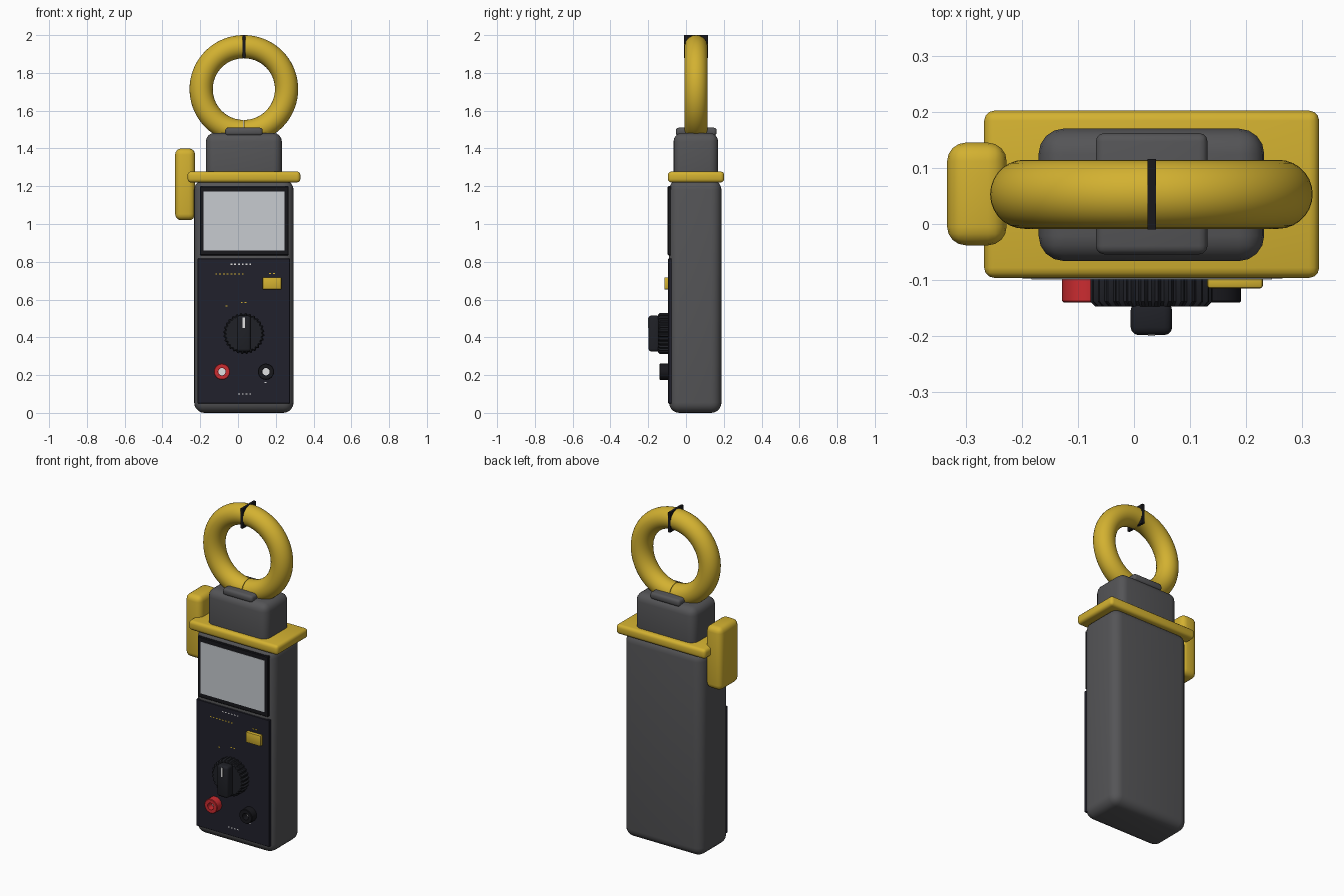
import bpy, bmesh
from math import pi, sin, cos, radians
from mathutils import Matrix, Vector

cube = bpy.data.objects.get("Cube")
if cube:
    bpy.data.objects.remove(cube)

CX = 0.031  # centre line of the meter


def material(name, r, g, b):
    m = bpy.data.materials.new(name)
    m.use_nodes = True
    m.diffuse_color = (r, g, b, 1)
    bsdf = m.node_tree.nodes["Principled BSDF"]
    bsdf.inputs["Base Color"].default_value = (r, g, b, 1)
    bsdf.inputs["Roughness"].default_value = 0.5
    return m


GREY = material("casing grey", 0.09, 0.09, 0.095)
YELLOW = material("safety yellow", 0.65, 0.44, 0.03)
PANEL = material("panel navy", 0.015, 0.015, 0.025)
BLACK = material("black", 0.009, 0.009, 0.012)
KNOB = material("knob charcoal", 0.014, 0.015, 0.02)
SCREEN = material("display grey", 0.57, 0.6, 0.63)
RED = material("jack red", 0.6, 0.025, 0.03)
WHITE = material("white", 0.75, 0.75, 0.75)


def finish(name, bm, mat, smooth=True):
    bmesh.ops.recalc_face_normals(bm, faces=bm.faces)
    me = bpy.data.meshes.new(name)
    bm.to_mesh(me)
    bm.free()
    me.materials.append(mat)
    ob = bpy.data.objects.new(name, me)
    bpy.context.collection.objects.link(ob)
    if smooth:
        bpy.ops.object.select_all(action="DESELECT")
        ob.select_set(True)
        bpy.context.view_layer.objects.active = ob
        bpy.ops.object.shade_smooth_by_angle(angle=radians(35))
    return ob


def box(name, mat, x, y, z, bevel=0.0, segments=3):
    """Box from (min, max) ranges with rounded edges."""
    bm = bmesh.new()
    bmesh.ops.create_cube(bm, size=1)
    for v in bm.verts:
        v.co = Vector([(a + b) / 2 + c * (b - a) for c, (a, b) in zip(v.co, (x, y, z))])
    if bevel:
        bmesh.ops.bevel(bm, geom=bm.edges[:], offset=bevel, segments=segments,
                        profile=0.5, affect="EDGES")
    return finish(name, bm, mat, bevel > 0)


def lathe(name, mat, profile, x, z, steps=32, rib=0.0):
    """Revolve (radius, y) points about the y axis; rib alternates the radius."""
    bm = bmesh.new()
    rings = []
    for r, y in profile:
        ring = []
        for i in range(steps):
            a = 2 * pi * i / steps
            rr = r - (rib if i % 4 < 2 else 0)
            ring.append(bm.verts.new((x + rr * cos(a), y, z + rr * sin(a))))
        rings.append(ring)
    for low, high in zip(rings, rings[1:]):
        for i in range(steps):
            j = (i + 1) % steps
            bm.faces.new((low[i], low[j], high[j], high[i]))
    bm.faces.new(rings[0])
    bm.faces.new(rings[-1])
    return finish(name, bm, mat)


# Casing, hand guard and head
box("body", GREY, (-0.232, 0.294), (-0.09, 0.188), (0, 1.235), 0.055, 5)
box("hand_guard", YELLOW, (-0.267, 0.33), (-0.096, 0.202), (1.22, 1.278), 0.018)
box("head", GREY, (-0.17, 0.232), (-0.066, 0.17), (1.2, 1.482), 0.045, 4)
box("jaw_base", GREY, (-0.068, 0.131), (-0.054, 0.162), (1.468, 1.51), 0.015)
box("trigger", YELLOW, (-0.333, -0.227), (-0.038, 0.145), (1.02, 1.4), 0.033, 4)

# Clamp jaws: two half rings, meeting at the tip
RING_Y, RING_Z, MAJOR, MINOR = 0.053, 1.714, 0.2245, 0.0615
for name, side in (("right_jaw", -1), ("left_jaw", 1)):
    bm = bmesh.new()
    start = Matrix.Translation((CX, RING_Y, RING_Z - MAJOR)) @ Matrix.Rotation(pi / 2, 4, "Y")
    bmesh.ops.create_circle(bm, cap_ends=False, segments=28, radius=MINOR, matrix=start)
    bmesh.ops.spin(bm, geom=bm.verts[:] + bm.edges[:], cent=(CX, RING_Y, RING_Z),
                   axis=(0, -side, 0), angle=pi, steps=36, use_duplicate=False)
    bmesh.ops.holes_fill(bm, edges=[e for e in bm.edges if e.is_boundary], sides=0)
    bmesh.ops.translate(bm, verts=bm.verts, vec=(side * 0.0015, 0, 0))
    finish(name, bm, YELLOW)
box("jaw_gap", BLACK, (CX - 0.007, CX + 0.008), (-0.01, 0.116), (1.88, 2.0))

# Display
box("display_bezel", BLACK, (-0.202, 0.268), (-0.097, -0.07), (0.834, 1.2), 0.004, 1)
box("display", SCREEN, (-0.183, 0.246), (-0.0985, -0.094), (0.86, 1.172))

# Control panel and button
box("control_panel", PANEL, (-0.214, 0.276), (-0.094, -0.075), (0.05, 0.817), 0.003, 1)
box("hold_button", YELLOW, (0.13, 0.23), (-0.115, -0.09), (0.653, 0.718), 0.006, 2)

# Rotary selector
lathe("selector_dial", KNOB, [(0.109, -0.09), (0.109, -0.138), (0.1, -0.147)],
      CX, 0.42, steps=112, rib=0.007)
box("selector_grip", KNOB, (CX - 0.037, CX + 0.037), (-0.198, -0.14), (0.325, 0.515), 0.014)
box("selector_pointer", WHITE, (CX - 0.006, CX + 0.006), (-0.2, -0.195), (0.45, 0.505))

# Hollow test-lead jacks with a metal contact at the bottom
for name, mat, x in (("red_jack", RED, -0.085), ("black_jack", BLACK, 0.148)):
    lathe(name, mat, [(0.043, -0.09), (0.043, -0.137), (0.04, -0.14),
                      (0.02, -0.14), (0.02, -0.1)], x, 0.218, steps=24)
    lathe(name + "_contact", WHITE, [(0.0195, -0.098), (0.0195, -0.102)], x, 0.218, steps=20)

# Tiny printed dashes on the panel
for label, mat, x0, z, count in (
        ("upper_marks", WHITE, -0.04, 0.787, 6), ("lower_marks", WHITE, 0.0, 0.1, 4),
        ("range_marks", YELLOW, -0.12, 0.735, 8), ("button_marks", YELLOW, 0.165, 0.738, 2),
        ("dial_marks", YELLOW, 0.015, 0.585, 2), ("side_mark", YELLOW, -0.065, 0.566, 1),
        ("jack_mark", WHITE, 0.14, 0.16, 1)):
    for i in range(count):
        x = x0 + i * 0.02
        box(f"{label}_{i + 1}", mat, (x, x + 0.01), (-0.095, -0.093), (z - 0.003, z + 0.003))
